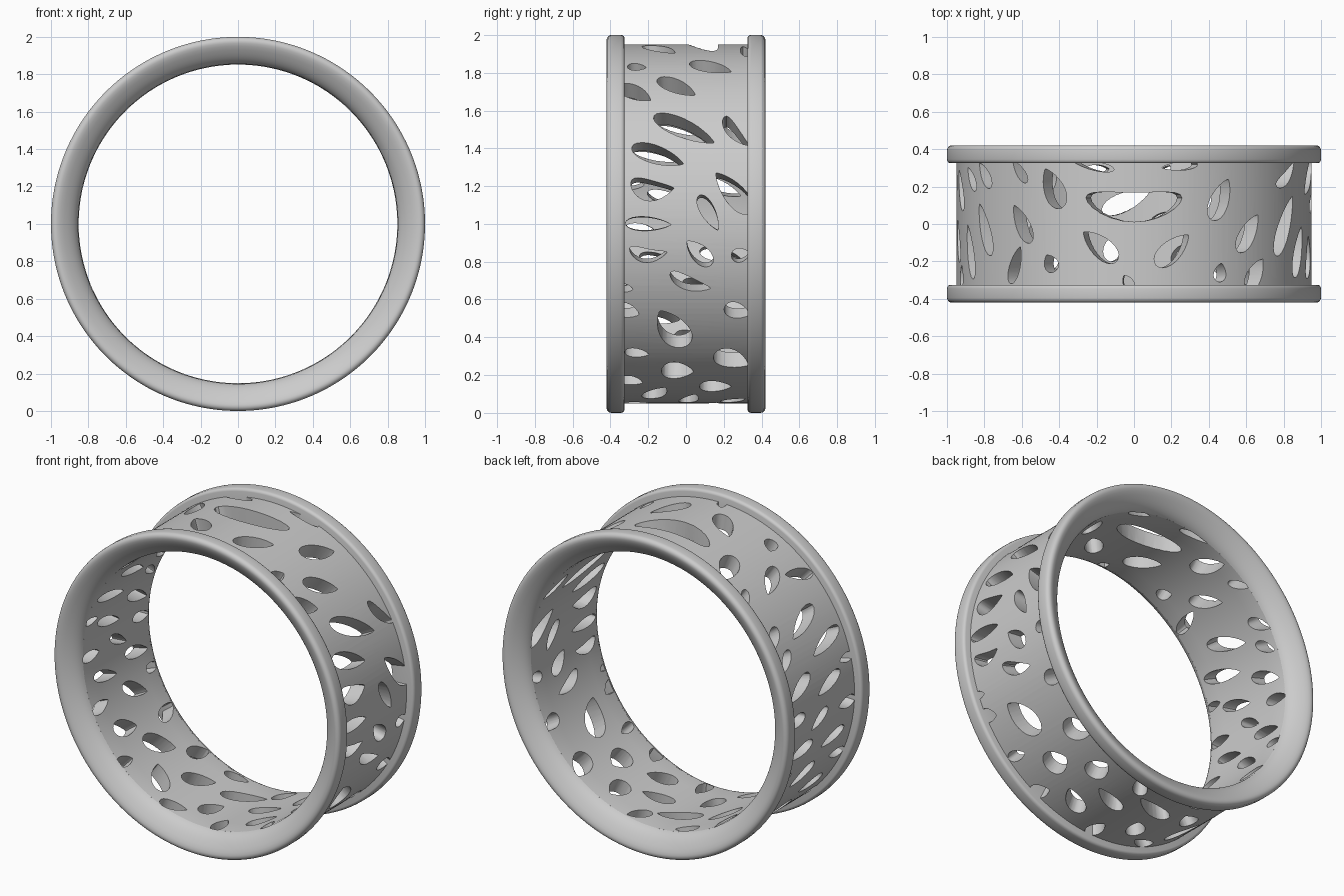
import bpy, bmesh, math
from math import sin, cos, pi, radians

if "Cube" in bpy.data.objects:
    bpy.data.objects.remove(bpy.data.objects["Cube"])

R_OUT, HALF, RIM_IN = 0.95, 0.42, 0.325


def inner_r(y):
    # straight bore that rounds over at both ends
    u = max(0.0, (abs(y) - 0.30) / (HALF - 0.30))
    return 0.852 + 0.11 * u ** 2.2


def mesh_object(name, bm):
    bmesh.ops.recalc_face_normals(bm, faces=bm.faces[:])
    me = bpy.data.meshes.new(name)
    bm.to_mesh(me)
    bm.free()
    ob = bpy.data.objects.new(name, me)
    bpy.context.collection.objects.link(ob)
    return ob


def lathe(name, profile, seg=180):
    # closed (y, r) profile revolved about the y axis through z = 1
    bm = bmesh.new()
    rings = []
    for i in range(seg):
        a = 2 * pi * i / seg
        rings.append([bm.verts.new((r * cos(a), y, 1 + r * sin(a))) for y, r in profile])
    n = len(profile)
    for i in range(seg):
        p, q = rings[i], rings[(i + 1) % seg]
        for j in range(n):
            k = (j + 1) % n
            bm.faces.new((p[j], p[k], q[k], q[j]))
    return mesh_object(name, bm)


def smooth(ob):
    bpy.ops.object.select_all(action='DESELECT')
    ob.select_set(True)
    bpy.context.view_layer.objects.active = ob
    bpy.ops.object.shade_smooth_by_angle(angle=radians(35))


# Raised rims
for side, name in ((-1, "front_rim"), (1, "back_rim")):
    ys = [RIM_IN + (0.414 - RIM_IN) * i / 8 for i in range(9)]
    prof = [(y, inner_r(y)) for y in ys]
    prof += [(0.419, 0.966), (0.42, 0.975), (0.418, 0.985), (0.412, 0.993), (0.404, 0.998),
             (0.394, 1.0), (0.346, 1.0), (0.336, 0.998), (0.328, 0.992), (0.325, 0.983)]
    smooth(lathe(name, [(side * y, r) for y, r in prof]))

# Band between the rims
N = 12
e = RIM_IN + 0.001
ys = [-e + 2 * e * i / N for i in range(N + 1)]
band = lathe("pierced_band", [(y, inner_r(y)) for y in ys] + [(e, R_OUT), (-e, R_OUT)])

# Openings: angle round the ring, y, length, width, tilt (0 = along y), bend
right_side = [
    (61, -.26, .10, .08, -10, 0), (61, .13, .24, .12, -25, 0), (50, -.05, .24, .11, -35, 0),
    (47, -.27, .20, .11, -35, 0), (32, -.01, .36, .12, -28, 0), (31, .26, .22, .07, -55, -.01),
    (22.5, -.15, .29, .11, -20, 0), (11.5, -.18, .23, .12, -8, -.015), (10, .25, .28, .12, 130, 0),
    (3.6, .12, .21, .08, -62, 0), (0, -.20, .24, .08, -2, 0), (-9.4, -.20, .20, .08, -5, -.015),
    (-9.4, .07, .18, .10, 135, 0), (-19, .02, .23, .08, -22, -.01), (-10, .29, .10, .08, 10, 0),
    (-21, -.32, .08, .05, -10, 0),
]
lower = [
    (-29, -.31, .13, .09, -20, 0), (-29, .27, .14, .10, -20, 0), (-36, -.07, .27, .17, 120, 0),
    (-46, -.26, .13, .07, -10, 0), (-49, .24, .20, .15, -30, 0), (-55, -.045, .17, .16, -5, 0),
    (-65, .155, .17, .14, 0, 0), (-61, -.29, .13, .10, -20, 0), (-71, -.16, .20, .12, 60, 0),
    (-78, .02, .22, .10, 75, 0), (-80, .25, .16, .09, 40, 0), (-86, -.26, .15, .10, 0, 0),
    (-93, .12, .30, .11, 70, 0), (-97, -.12, .17, .12, 30, 0), (-104, .28, .17, .08, 80, 0),
    (-108, -.27, .18, .09, 70, 0), (-112, .06, .22, .12, 50, 0), (-121, -.15, .23, .13, -50, 0),
    (-122, .25, .17, .11, 20, 0), (-133, .04, .24, .14, 40, 0), (-134, -.28, .13, .08, 10, 0),
    (-142, .25, .18, .10, -20, 0), (-145, -.13, .20, .12, 15, 0),
]
left_side = [
    (-156, .08, .22, .10, 30, 0), (-157, -.25, .16, .08, -10, 0), (-160, .29, .12, .07, 0, 0),
    (-167, -.14, .22, .08, 15, 0), (-169, .18, .22, .09, 12, 0), (-178, .02, .18, .07, 30, 0),
    (-178, -.25, .16, .08, 0, 0), (178, .25, .17, .08, 10, 0), (171, -.09, .24, .08, 18, 0),
    (167, .18, .24, .09, 25, 0), (166, -.28, .12, .06, 0, 0), (157, -.15, .30, .09, 15, 0),
    (156, .24, .16, .07, 40, 0), (147, -.03, .30, .10, 22, 0), (147, .26, .17, .08, 40, 0),
]
top_side = [
    (132, -.22, .21, .08, -20, 0), (129, 0, .23, .10, 30, 0), (130, .28, .15, .06, 40, 0),
    (118, -.21, .10, .09, 30, 0), (117, .19, .23, .13, 25, 0), (103, .31, .22, .05, 80, 0),
    (101, -.12, .24, .12, 50, 0), (92, -.31, .08, .06, 30, 0), (90, .115, .52, .14, 90, .025),
    (77.5, -.14, .24, .12, -48, 0), (75, .31, .20, .05, 95, 0),
]


def add_opening(bm, ang, y0, length, width, tilt, bend, n=24):
    # teardrop prism pointing outward from the ring's axis
    c, s = cos(radians(tilt)), sin(radians(tilt))
    point = 0.0 if length > 0.4 else 0.6
    lo, hi = [], []
    for i in range(n):
        t = 2 * pi * i / n
        u = length / 2 * cos(t)
        v = width * 0.56 * sin(t) * abs(sin(t / 2)) ** point + bend * (1 - 2 * cos(t) ** 2)
        y = y0 + u * c - v * s
        a = radians(ang) + (u * s + v * c) / R_OUT
        for lst, r in ((lo, 0.78), (hi, 1.04)):
            lst.append(bm.verts.new((r * cos(a), y, 1 + r * sin(a))))
    bm.faces.new(lo)
    bm.faces.new(hi[::-1])
    for i in range(n):
        j = (i + 1) % n
        bm.faces.new((lo[i], hi[i], hi[j], lo[j]))


bm = bmesh.new()
for hole in right_side + lower + left_side + top_side:
    add_opening(bm, *hole)
bmesh.ops.triangulate(bm, faces=[f for f in bm.faces if len(f.verts) > 4])
cutter = mesh_object("opening_cutter", bm)
cutter.hide_render = True

# Pierce the band and bake the result
mod = band.modifiers.new("openings", 'BOOLEAN')
mod.operation = 'DIFFERENCE'
mod.solver = 'EXACT'
mod.use_self = True
mod.object = cutter
bpy.ops.object.select_all(action='DESELECT')
band.select_set(True)
bpy.context.view_layer.objects.active = band
bpy.ops.object.modifier_apply(modifier=mod.name)
bpy.data.objects.remove(cutter)
smooth(band)
